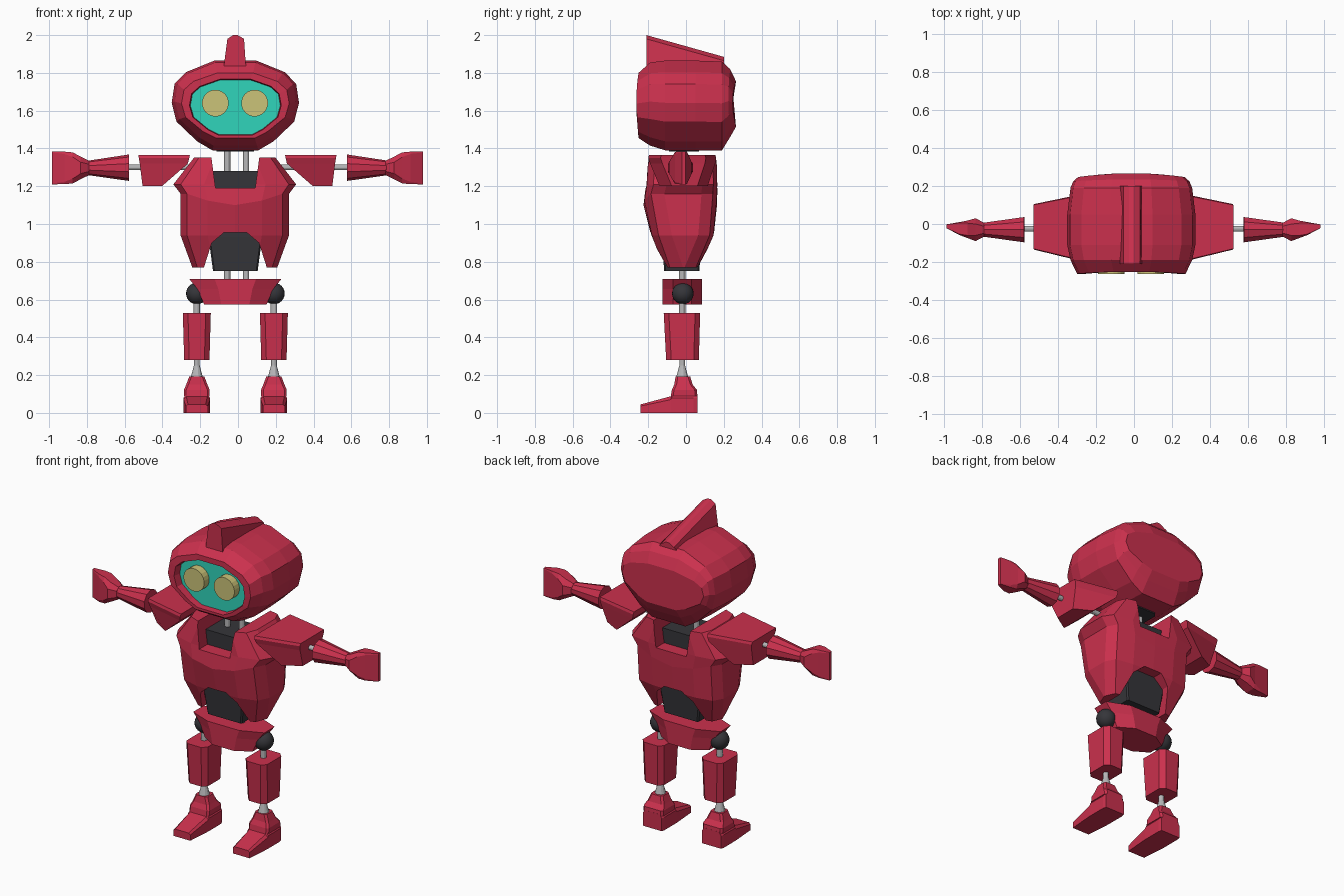
import bpy, bmesh, math
from mathutils import Vector

if "Cube" in bpy.data.objects:
    bpy.data.objects.remove(bpy.data.objects["Cube"])

CX = -0.014   # body centre line
CY = -0.02    # limb depth line


def material(name, rgb):
    m = bpy.data.materials.new(name)
    m.diffuse_color = (*rgb, 1)
    m.use_nodes = True
    m.node_tree.nodes["Principled BSDF"].inputs["Base Color"].default_value = m.diffuse_color
    return m


RED = material("red armour", (0.60, 0.030, 0.075))
TEAL = material("teal face", (0.030, 0.66, 0.50))
YELLOW = material("pale yellow", (0.60, 0.55, 0.19))
DARK = material("dark grey", (0.036, 0.036, 0.042))
METAL = material("light metal", (0.48, 0.48, 0.49))


def finish(name, bm, *mats):
    bmesh.ops.recalc_face_normals(bm, faces=bm.faces)
    me = bpy.data.meshes.new(name)
    bm.to_mesh(me)
    bm.free()
    ob = bpy.data.objects.new(name, me)
    for m in mats:
        me.materials.append(m)
    bpy.context.collection.objects.link(ob)
    return ob


def loft(name, rings, *mats, end_mat=0):
    """Skin a list of equal-length point rings and cap both ends."""
    bm = bmesh.new()
    loops = [[bm.verts.new(p) for p in r] for r in rings]
    n = len(loops[0])
    for a, b in zip(loops, loops[1:]):
        for i in range(n):
            j = (i + 1) % n
            bm.faces.new((a[i], a[j], b[j], b[i]))
    bm.faces.new(loops[0])
    bm.faces.new(loops[-1]).material_index = end_mat
    return finish(name, bm, *mats)


def chamfered(x0, x1, y0, y1, z, c=0.03):
    """Horizontal rectangle with cut corners."""
    return [(x0 + c, y0, z), (x1 - c, y0, z), (x1, y0 + c, z), (x1, y1 - c, z),
            (x1 - c, y1, z), (x0 + c, y1, z), (x0, y1 - c, z), (x0, y0 + c, z)]


def tube(name, a, b, r0, r1, mat, n=12):
    """Cylinder or cone between two points."""
    a, b = Vector(a), Vector(b)
    q = (b - a).to_track_quat('Z', 'Y')
    circle = [Vector((math.cos(t), math.sin(t), 0))
              for t in (2 * math.pi * (i + .5) / n for i in range(n))]
    return loft(name, [[a + q @ (c * r0) for c in circle],
                       [b + q @ (c * r1) for c in circle]], mat)


def prism(name, pts, y0, y1, *mats):
    """Front outline pushed through in depth."""
    return loft(name, [[(x, y, z) for x, z in pts] for y in (y0, y1)], *mats)


def cut(ob, cutter):
    mod = ob.modifiers.new("cut", 'BOOLEAN')
    mod.operation, mod.solver, mod.object = 'DIFFERENCE', 'EXACT', cutter
    bpy.context.view_layer.objects.active = ob
    bpy.ops.object.modifier_apply(modifier="cut")
    bpy.data.objects.remove(cutter)


# --- head: one outline lofted front to back, face recessed at the end
HALF = [(.33, 1), (.78, .87), (.955, .74), (1, .53), (.925, .32), (.6, .10), (.36, 0)]
OUTLINE = HALF + [(-u, v) for u, v in reversed(HALF)]


def head_ring(y, hx, z0, z1, bulge=0.0):
    return [(CX + u * hx, y + bulge * u * u, z0 + v * (z1 - z0)) for u, v in OUTLINE]


loft("head", [
    head_ring(0.267, .28, 1.515, 1.755, -.02),
    head_ring(0.235, .305, 1.46, 1.82, -.01),
    head_ring(0.19, .32, 1.39, 1.86),
    head_ring(0.05, .337, 1.39, 1.865),
    head_ring(-0.11, .337, 1.39, 1.865),
    head_ring(-0.19, .32, 1.415, 1.855),
    head_ring(-0.25, .285, 1.455, 1.80, -.012),
    head_ring(-0.25, .243, 1.47, 1.767, -.012),
    head_ring(-0.212, .238, 1.473, 1.763)], RED, TEAL, end_mat=1)
for s in (-1, 1):
    x = CX - .002 + s * .104
    tube("eye", (x, -.20, 1.64), (x, -.262, 1.64), .071, .071, YELLOW, 20)

# --- crest on the head
loft("crest", [
    [(CX + u, y, z) for u, z in ((-.062, 1.82), (-.058, 1.86), (-.042, top - .02),
                                 (-.012, top), (.012, top), (.046, top - .02),
                                 (.054, 1.86), (.058, 1.82))]
    for y, top in ((-.21, 2.0), (.20, 1.885))], RED)
loft("head_base", [chamfered(CX - .10, CX + .10, -.09, .07, z, .02)
                   for z in (1.383, 1.40)], DARK)

# --- torso shell with neck notch and belly arch
def torso_ring(z, hx, y0, y1, drop=0.0):
    half = [(0, y0, drop), (.5, y0 + .005, drop * .6), (.88, y0 + .04, 0), (1, y0 + .11, 0),
            (1, y1 - .08, 0), (.88, y1 - .02, 0), (.5, y1, drop * .6), (0, y1 + .002, drop)]
    pts = half + [(-u, y, d) for u, y, d in half[-2:0:-1]]
    return [(CX - .003 + u * hx, y, z - d) for u, y, d in pts]


torso = loft("torso", [
    torso_ring(.77, .225, -.125, .072),
    torso_ring(.94, .287, -.185, .145),
    torso_ring(1.16, .287, -.225, .162, .06),
    torso_ring(1.21, .325, -.212, .165),
    torso_ring(1.352, .215, -.205, .162)], RED)
cut(torso, prism("arch_cutter", [(CX + x, z) for x, z in (
    (-.168, .70), (-.168, .765), (-.125, .90), (-.06, .955), (.06, .955),
    (.125, .90), (.168, .765), (.168, .70))], -.4, .4))
cut(torso, prism("neck_cutter", [(CX + x, z) for x, z in (
    (-.105, 1.19), (.105, 1.19), (.14, 1.45), (-.14, 1.45))], -.4, .4))

# --- inner core, neck and waist rods
loft("core", [chamfered(CX - hx, CX + hx, y0, y1, z, .008) for z, hx, y0, y1 in (
    (.75, .118, -.115, .07), (.93, .142, -.13, .085), (1.28, .125, -.13, .085))], DARK)
for s in (-1, 1):
    x = CX + .007 + s * .05
    tube("neck_rod", (x, CY, 1.25), (x, CY, 1.40), .017, .017, METAL)
    tube("waist_rod", (x, CY, .69), (x, CY, .77), .017, .017, METAL)

# --- pelvis
loft("pelvis", [
    [(CX + u * hx, y, z) for u, y in ((-.45, -.125), (.45, -.125), (1, -.07), (1, .03),
                                      (.45, .085), (-.45, .085), (-1, .03), (-1, -.07))]
    for z, hx in ((.573, .165), (.655, .20), (.71, .245))], RED)


def arm_ring(s, x, dy, dz, z=1.297, y=-.03, k=.5):
    """Cut-corner section across an arm."""
    return [(s * x - .003, y + u * dy, z + v * dz) for u, v in (
        (-k, -1), (k, -1), (1, -k), (1, k), (k, 1), (-k, 1), (-1, k), (-1, -k))]


for s in (-1, 1):
    # --- shoulder block: wide lid, sloping underside
    loft("upper_arm", [
        [(s * x - .003, y, z) for x, y, z in (
            (x0, y0, z), (x1, y0 + .065, z), (x1, y1 - .055, z), (x0, y1, z))]
        for z, x0, x1, y0, y1 in (
            (1.20, .40, .502, -.14, .115), (1.32, .262, .517, -.19, .155),
            (1.35, .255, .522, -.20, .16), (1.366, .252, .525, -.195, .155))], RED)
    tube("arm_rod", (s * .15, -.025, 1.30), (s * .62, -.025, 1.30), .015, .015, METAL)
    # --- forearm and mitten hand
    tube("forearm", (s * .577, -.03, 1.298), (s * .795, -.03, 1.297), .07, .038, RED, 10)
    loft("hand", [
        arm_ring(s, .785, .036, .038),
        arm_ring(s, .83, .06, .06),
        arm_ring(s, .872, .046, .082, y=-.028, k=.7),
        arm_ring(s, .915, .034, .086, y=-.024, k=.85),
        arm_ring(s, .983, .010, .087, y=-.012, k=.95)], RED)

    # --- leg: hip ball, rods, shin block, ankle
    x = CX + s * .204
    bm = bmesh.new()
    bmesh.ops.create_uvsphere(bm, u_segments=20, v_segments=12, radius=.057)
    bmesh.ops.translate(bm, vec=(x, CY + .003, .632), verts=bm.verts)
    for f in bm.faces:
        f.smooth = True
    finish("hip_ball", bm, DARK)
    tube("leg_rod", (x, CY, .50), (x, CY, .60), .018, .018, METAL)
    loft("leg", [chamfered(x - hx, x + hx, y0, y1, z, .027) for z, hx, y0, y1 in (
        (.28, .067, -.105, .068), (.53, .074, -.118, .075))], RED)
    tube("ankle_rod", (x, CY, .23), (x, CY, .30), .016, .016, METAL)
    tube("ankle_cone", (x, CY, .185), (x, CY, .25), .034, .016, METAL)
    # --- foot: tapered ankle cuff over a wedge sole
    loft("foot_cuff", [chamfered(x - hx, x + hx, y0, y1, z, .012) for z, hx, y0, y1 in (
        (.09, .068, -.08, .06), (.122, .068, -.075, .058),
        (.15, .056, -.062, .035), (.193, .04, -.055, .022))], RED)
    loft("foot", [
        [(x + s2 * hx, y, z) for s2, z in ((-1, 0), (1, 0), (1, h * .8), (.8, h), (-.8, h), (-1, h * .8))]
        for y, hx, h in ((-.24, .058, .045), (-.08, .07, .088), (-.075, .07, .10),
                         (.04, .07, .10), (.06, .065, .10))], RED)
